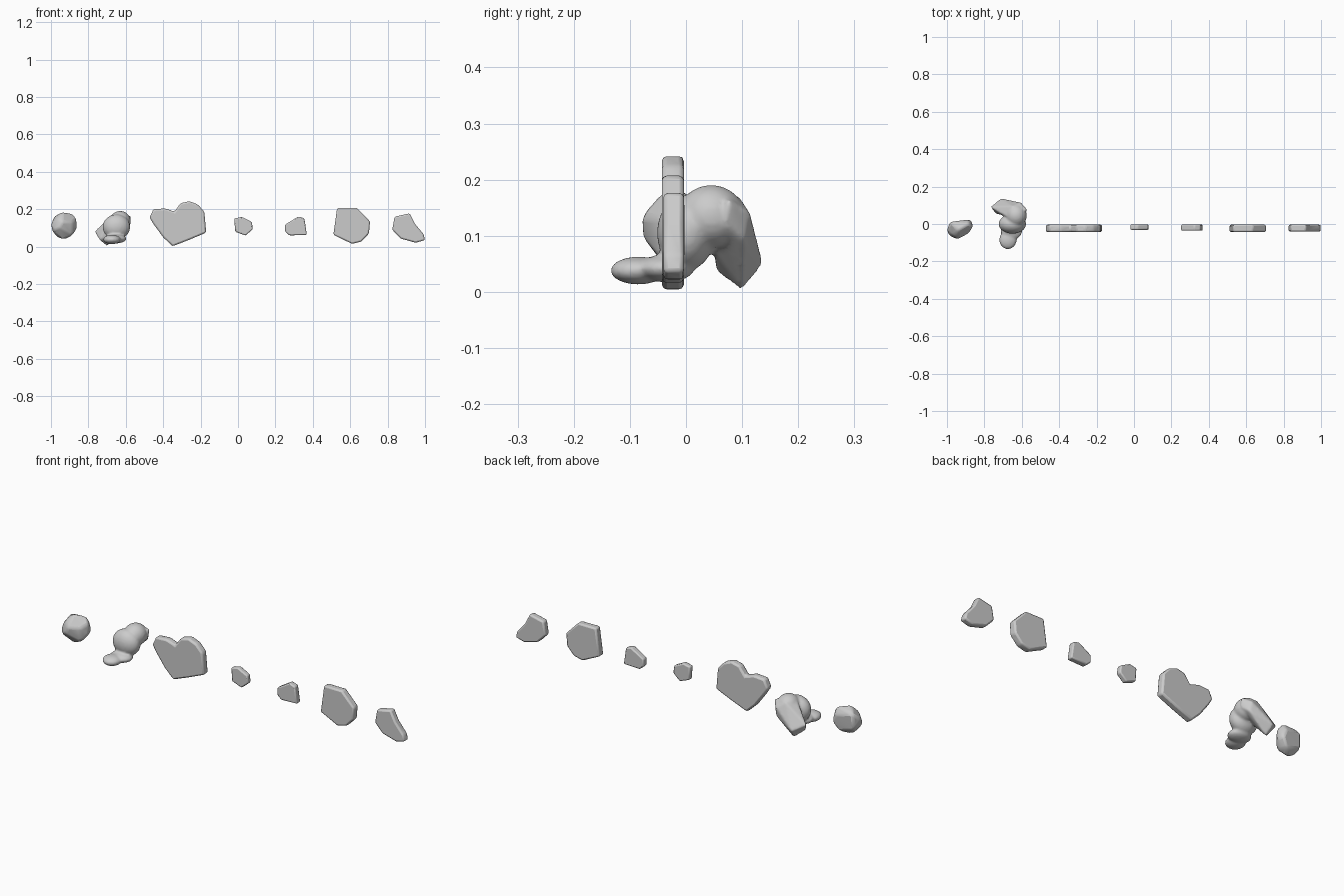
import bpy, bmesh
from mathutils import Matrix, Vector

if "Cube" in bpy.data.objects:
    bpy.data.objects.remove(bpy.data.objects["Cube"])


def finish(bm, name, angle=0.6):
    bmesh.ops.recalc_face_normals(bm, faces=bm.faces)
    me = bpy.data.meshes.new(name)
    bm.to_mesh(me)
    bm.free()
    ob = bpy.data.objects.new(name, me)
    bpy.context.collection.objects.link(ob)
    bpy.ops.object.select_all(action='DESELECT')
    ob.select_set(True)
    bpy.context.view_layer.objects.active = ob
    bpy.ops.object.shade_smooth_by_angle(angle=angle)
    return ob


def bevel(ob, width, segments=2):
    m = ob.modifiers.new("worn_edges", 'BEVEL')
    m.width, m.segments = width, segments
    m.limit_method = 'ANGLE'
    m.angle_limit = 0.35


def slab(name, outline, front, back, width):
    """Flat stone: outline in x,z extruded along y, with a worn rim."""
    bm = bmesh.new()
    f = bm.faces.new([bm.verts.new((x, front, z)) for x, z in outline])
    r = bmesh.ops.extrude_face_region(bm, geom=[f])
    new = [v for v in r['geom'] if isinstance(v, bmesh.types.BMVert)]
    for v in new:
        v.co.y = back
    ob = finish(bm, name)
    bevel(ob, width)
    return ob


def hull(bm, points):
    vs = [bm.verts.new(p) for p in points]
    r = bmesh.ops.convex_hull(bm, input=vs)
    junk = [v for v in r['geom_interior'] if isinstance(v, bmesh.types.BMVert)]
    bmesh.ops.delete(bm, geom=junk, context='VERTS')


def lobe(bm, centre, radii):
    mat = Matrix.Translation(Vector(centre)) @ Matrix.Diagonal((*radii, 1))
    bmesh.ops.create_icosphere(bm, subdivisions=3, radius=1, matrix=mat)


# Flat stones
slab("large_slab", [(-.473, .155), (-.452, .2), (-.39, .204), (-.34, .187), (-.307, .232),
                    (-.26, .243), (-.215, .225), (-.18, .187), (-.17, .075), (-.26, .037),
                    (-.35, .002), (-.40, .05), (-.45, .118)], -.043, -.004, .009)
slab("small_slab", [(-.02, .15), (.02, .159), (.074, .132), (.079, .093), (.04, .059),
                    (-.015, .08)], -.031, -.003, .006)
slab("chip_slab", [(.252, .118), (.323, .161), (.355, .151), (.368, .063), (.275, .06),
                   (.252, .08)], -.035, -.003, .006)
slab("tall_slab", [(.53, .207), (.635, .207), (.706, .134), (.70, .07), (.66, .027),
                   (.61, .015), (.51, .063)], -.043, -.004, .008)
slab("curved_slab", [(.837, .16), (.918, .178), (.945, .123), (.992, .067), (1.0, .035),
                     (.95, .021), (.87, .043), (.825, .09)], -.04, -.004, .008)

# Round pebble
bm = bmesh.new()
hull(bm, [(-1, -.03, .125), (-.995, -.06, .085), (-.98, .012, .165), (-.985, .005, .08),
          (-.94, -.035, .186), (-.885, .0, .178), (-.885, .024, .14), (-.87, .022, .1),
          (-.862, -.015, .15), (-.862, -.012, .095), (-.885, -.045, .06), (-.935, -.03, .036),
          (-.9, .01, .055), (-.94, -.08, .135), (-.955, -.078, .1), (-.885, -.05, .13),
          (-.97, -.06, .15), (-.965, -.02, .05)])
bevel(finish(bm, "round_pebble"), .012, 3)

# Gnarled rock: foot, trunk, shoulder and hanging rear point fused together
bm = bmesh.new()
lobe(bm, (-.674, -.085, .038), (.047, .05, .025))
lobe(bm, (-.655, -.035, .042), (.058, .05, .025))
lobe(bm, (-.65, .0, .105), (.074, .052, .068))
lobe(bm, (-.63, .045, .135), (.057, .06, .056))
hull(bm, [(-.768, .092, .08), (-.712, .138, .05), (-.7, .1, .002), (-.74, .055, .035),
          (-.65, .095, .17), (-.605, .115, .14), (-.68, .04, .165), (-.66, .05, .07),
          (-.57, .075, .165), (-.575, .07, .12), (-.6, .105, .09), (-.72, .06, .12)])
rock = finish(bm, "gnarled_rock", 1.2)
m = rock.modifiers.new("fuse", 'REMESH')
m.mode = 'VOXEL'
m.voxel_size = .006
m.use_smooth_shade = True
m = rock.modifiers.new("erode", 'SMOOTH')
m.factor, m.iterations = .5, 5
